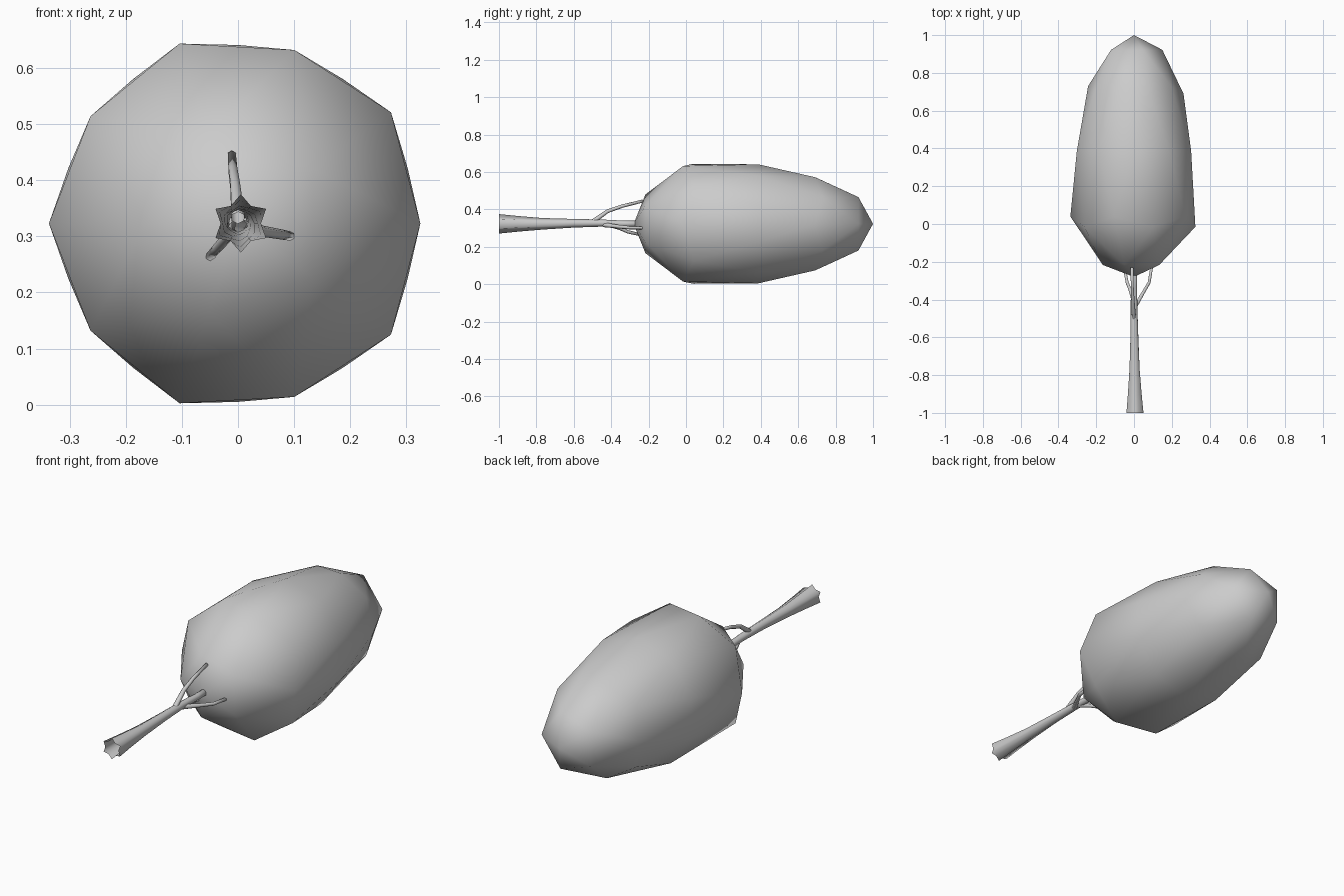
import bpy, bmesh, math
from mathutils import Vector

if "Cube" in bpy.data.objects:
    bpy.data.objects.remove(bpy.data.objects["Cube"])

CZ = 0.323  # height of the tree's lying axis


def finish(name, bm, angle=None):
    bmesh.ops.recalc_face_normals(bm, faces=bm.faces)
    me = bpy.data.meshes.new(name)
    bm.to_mesh(me)
    bm.free()
    for p in me.polygons:
        p.use_smooth = True
    ob = bpy.data.objects.new(name, me)
    bpy.context.collection.objects.link(ob)
    return ob


def loft(bm, path, sides, radius_fn, cap_end=True):
    """Tube along a path; radius_fn(ring, side) gives each corner's radius."""
    pts = [Vector(p) for p in path]
    rings = []
    for i, p in enumerate(pts):
        d = (pts[min(i + 1, len(pts) - 1)] - pts[max(i - 1, 0)]).normalized()
        u = d.cross(Vector((0, 0, 1))).normalized()
        v = u.cross(d)
        ring = []
        for k in range(sides):
            a = math.pi / 2 + 2 * math.pi * k / sides
            ring.append(bm.verts.new(p + (u * math.cos(a) + v * math.sin(a)) * radius_fn(i, k)))
        rings.append(ring)
    for a, b in zip(rings, rings[1:]):
        for k in range(sides):
            j = (k + 1) % sides
            bm.faces.new((a[k], a[j], b[j], b[k]))
    if cap_end:
        bm.faces.new(rings[-1])


# Crown: low icosphere whose rings are reshaped to the egg profile
# (sphere height, y position, radius)
profile = [(1, 1.0, 0), (.851, .922, .15), (.526, .73, .243), (.447, .69, .262),
           (0, .387, .318), (-.447, .04, .337), (-.526, -.015, .325),
           (-.851, -.217, .165), (-1, -.28, 0)]
bm = bmesh.new()
bmesh.ops.create_icosphere(bm, subdivisions=2, radius=1)
for v in bm.verts:
    _, y, r = min(profile, key=lambda q: abs(q[0] - v.co.z))
    a = math.atan2(v.co.y, v.co.x)
    v.co = (r * math.cos(a), y, CZ - r * math.sin(a))
finish("crown", bm)

# Trunk: open, star-shaped flared foot that narrows to a round stem
outer = [.052, .042, .031, .023, .019, .017, .016]
inner = [.036, .031, .026, .021, .018, .016, .015]
path = [(.005, -1, CZ), (.004, -.9, CZ), (.003, -.77, CZ), (.002, -.6, CZ + .003),
        (0, -.45, CZ + .004), (0, -.33, CZ), (0, -.2, CZ)]
bm = bmesh.new()
loft(bm, path, 12, lambda i, k: inner[i] if k % 2 else outer[i])
finish("trunk", bm)

# Branches: three thin bent limbs running into the crown
branches = {
    "upper_branch": [(0, -.50, .333), (-.005, -.42, .39), (-.009, -.34, .418), (-.011, -.23, .445)],
    "right_branch": [(.004, -.44, .318), (.045, -.37, .309), (.08, -.31, .303), (.096, -.215, .30)],
    "left_branch": [(0, -.41, .32), (-.02, -.35, .298), (-.036, -.31, .28), (-.05, -.24, .264)],
}
radii = [.013, .010, .009, .008]
for name, pts in branches.items():
    bm = bmesh.new()
    loft(bm, pts, 6, lambda i, k: radii[i])
    finish(name, bm)
